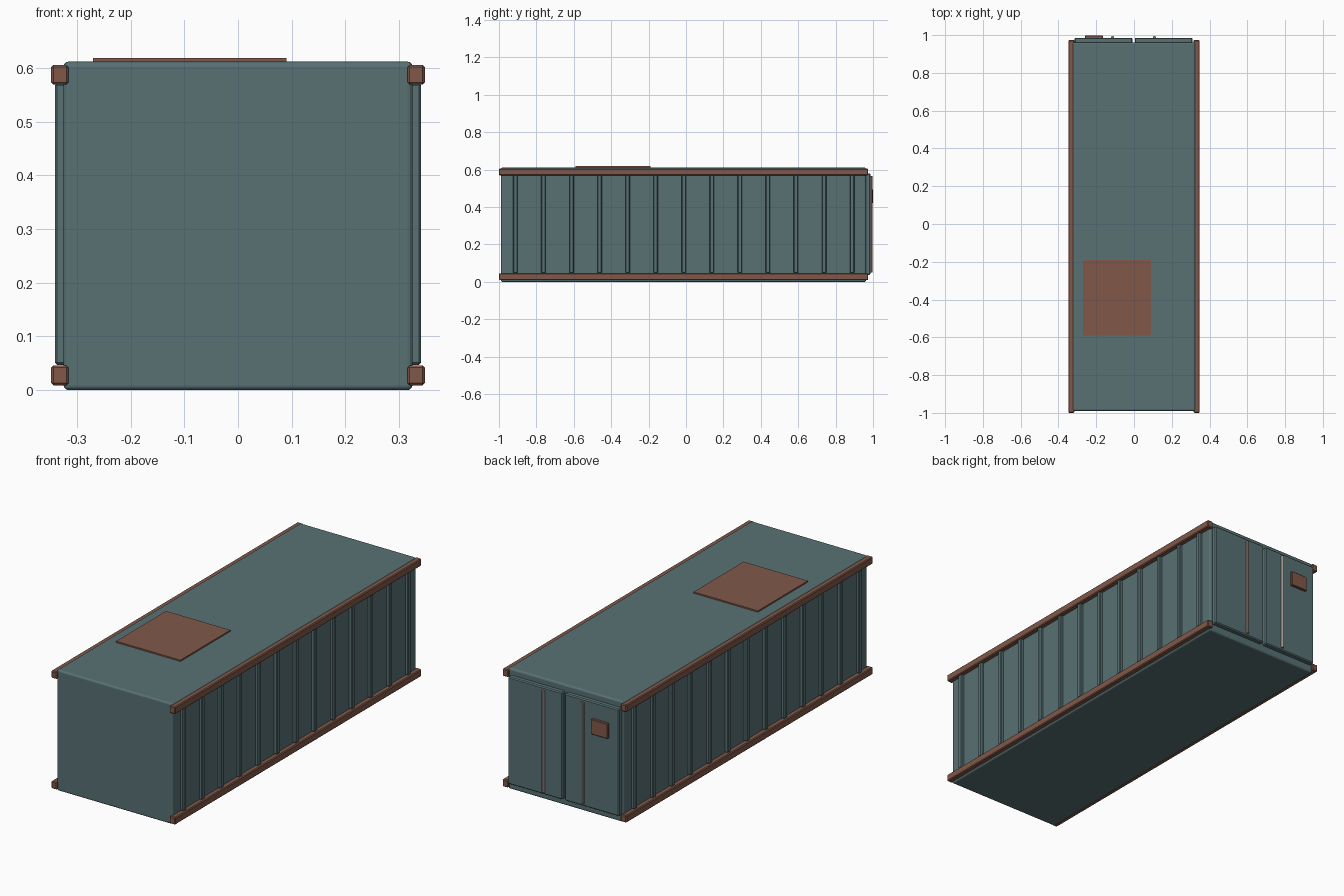
import bpy

if "Cube" in bpy.data.objects:
    bpy.data.objects.remove(bpy.data.objects["Cube"])


def material(name, rgb):
    m = bpy.data.materials.new(name)
    m.diffuse_color = (*rgb, 1)
    m.use_nodes = True
    m.node_tree.nodes["Principled BSDF"].inputs["Base Color"].default_value = m.diffuse_color
    return m


TEAL = material("teal_paint", (0.098, 0.166, 0.174))
RUST = material("rust_brown", (0.220, 0.098, 0.066))
STEEL = material("bare_steel", (0.38, 0.31, 0.26))


def box(name, x, y, z, mat, bevel=0.0, segments=1):
    """Box spanning the given (min, max) ranges, with optional bevelled edges."""
    bpy.ops.mesh.primitive_cube_add(size=1, location=[(a + b) / 2 for a, b in (x, y, z)])
    ob = bpy.context.object
    ob.name = name
    ob.scale = [b - a for a, b in (x, y, z)]
    bpy.ops.object.transform_apply(location=False, rotation=False, scale=True)
    ob.data.materials.append(mat)
    if bevel:
        mod = ob.modifiers.new("edge_bevel", 'BEVEL')
        mod.width = bevel
        mod.segments = segments
    return ob


def side_range(side, inner, outer):
    return tuple(sorted((side * inner, side * outer)))


# Main container body
box("container_body", (-0.325, 0.325), (-0.989, 0.962), (0, 0.612), TEAL, 0.009, 3)

for side, label in ((-1, "left"), (1, "right")):
    # Long rails along the bottom and top edges
    for level, z in (("bottom", (0.009, 0.046)), ("top", (0.569, 0.606))):
        box(f"{level}_rail_{label}", side_range(side, 0.316, 0.348),
            (-1.0, 0.974), z, RUST, 0.004)
    # Upright wall ribs
    for i in range(13):
        y = -0.912 + 0.15 * i
        box(f"wall_rib_{label}_{i + 1}", side_range(side, 0.315, 0.341),
            (y - 0.012, y + 0.012), (0.047, 0.572), TEAL, 0.004)

# Rear doors with locking rods
for label, x, rod in (("left", (-0.314, -0.009), -0.113), ("right", (0.004, 0.309), 0.108)):
    box(f"door_{label}", x, (0.955, 0.986), (0.037, 0.58), TEAL, 0.005)
    bpy.ops.mesh.primitive_cylinder_add(vertices=12, radius=0.008, depth=0.515,
                                        location=(rod, 0.988, 0.308))
    bar = bpy.context.object
    bar.name = f"locking_rod_{label}"
    bar.data.materials.append(STEEL)
    bpy.ops.object.shade_smooth_by_angle()

# Plate on the rear door
box("door_plate", (-0.26, -0.165), (0.98, 0.999), (0.42, 0.497), RUST, 0.003)

# Patch on the roof
box("roof_patch", (-0.27, 0.09), (-0.59, -0.19), (0.611, 0.619), RUST)
